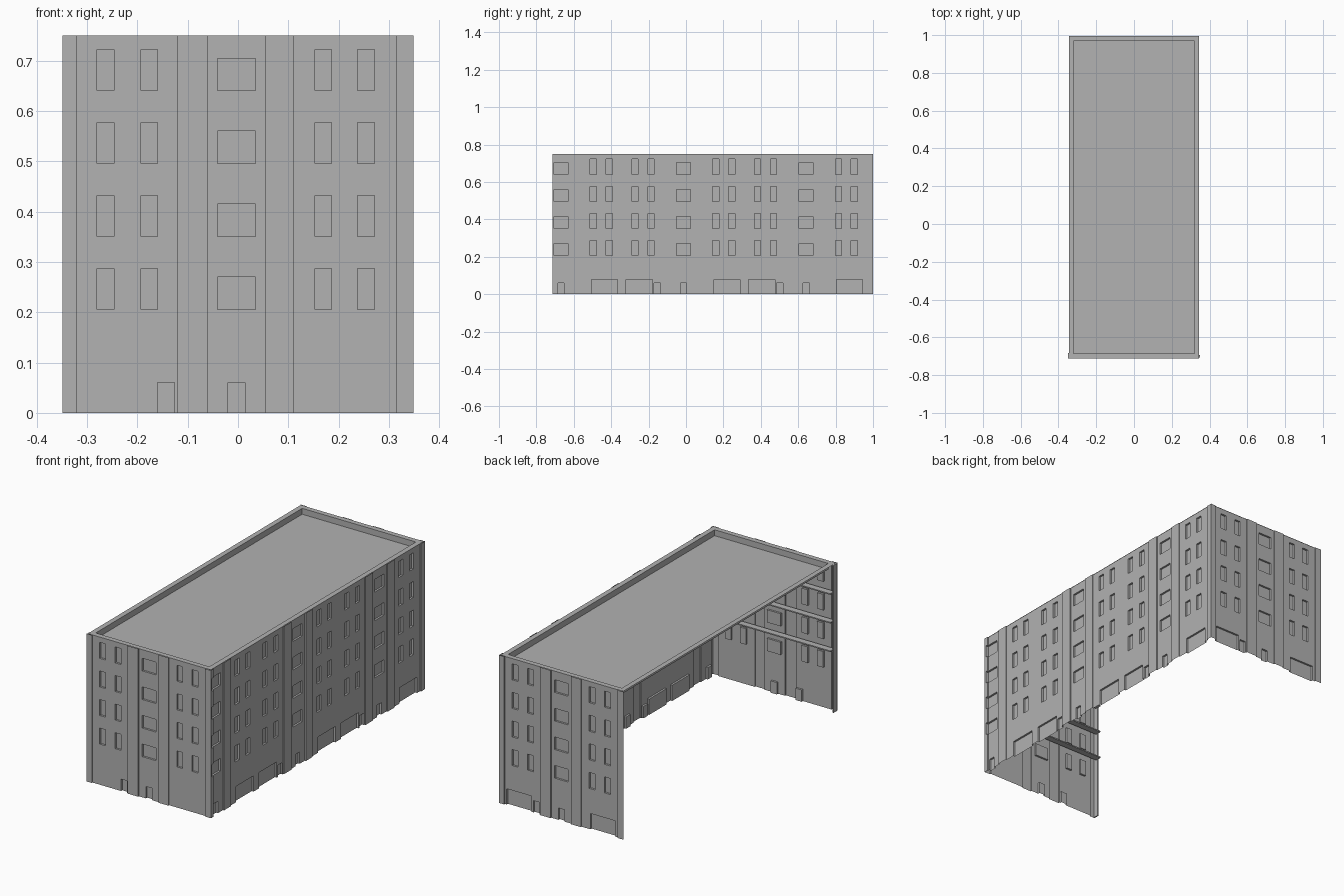
import bpy
import bmesh
from mathutils import Vector

old = bpy.data.objects.get("Cube")
if old:
    bpy.data.objects.remove(old, do_unlink=True)

grey = bpy.data.materials.new("plain_grey")
grey.use_nodes = True
colour = (0.445, 0.445, 0.445, 1)
grey.diffuse_color = colour
grey.node_tree.nodes["Principled BSDF"].inputs["Base Color"].default_value = colour

HEIGHT, ROOF = 0.75, 0.72
X, FRONT, BACK = 0.343, -0.709, 0.994   # wall planes
RELIEF, RECESS = 0.006, -0.01
PERIOD, STOREY = 0.655, 0.145


def finish(bm, name):
    mesh = bpy.data.meshes.new(name)
    bm.to_mesh(mesh)
    bm.free()
    mesh.materials.append(grey)
    obj = bpy.data.objects.new(name, mesh)
    bpy.context.collection.objects.link(obj)
    return obj


def bay(c, shops):
    """Relief rectangles (u0, u1, z0, z1, depth) of one bay centred on c."""
    rects = [(c - 0.12, c - 0.06, 0, HEIGHT, RELIEF),
             (c + 0.055, c + 0.11, 0, HEIGHT, RELIEF)]
    for i in range(4):
        z = 0.206 + i * STOREY
        rects.append((c - 0.041, c + 0.035, z, z + 0.064, RECESS))
        for u in (-0.28, -0.193, 0.153, 0.238):
            rects.append((c + u, c + u + 0.033, z, z + 0.081, RECESS))
    for u in (-0.16, -0.02):
        rects.append((c + u, c + u + 0.034, 0, 0.06, RECESS))
    if shops:
        for u in (-0.31, 0.16):
            rects.append((c + u, c + u + 0.14, 0, 0.08, RECESS))
    return rects


def facade(name, origin, along, normal, start, end, rects):
    """Wall sheet with stepped relief, from rectangles on a shared grid."""
    rects = [(max(a, start), min(b, end), c, d, e)
             for a, b, c, d, e in rects if b > start and a < end]
    us = sorted({round(v, 4) for r in rects for v in r[:2]} | {start, end})
    zs = sorted({round(v, 4) for r in rects for v in r[2:4]} | {0, HEIGHT})
    origin, along, normal = Vector(origin), Vector(along), Vector(normal)
    bm = bmesh.new()

    def depth(i, j):
        u, z = (us[i] + us[i + 1]) / 2, (zs[j] + zs[j + 1]) / 2
        d = 0
        for a, b, c, e, amount in rects:
            if a < u < b and c < z < e:
                d = amount
        return d

    def quad(*corners):
        bm.faces.new([bm.verts.new(origin + along * u + normal * d + Vector((0, 0, z)))
                      for u, z, d in corners])

    for i in range(len(us) - 1):
        for j in range(len(zs) - 1):
            a, b, c, e = us[i], us[i + 1], zs[j], zs[j + 1]
            d = depth(i, j)
            quad((a, c, d), (b, c, d), (b, e, d), (a, e, d))
            if i + 2 < len(us) and depth(i + 1, j) != d:
                n = depth(i + 1, j)
                quad((b, c, d), (b, c, n), (b, e, n), (b, e, d))
            if j + 2 < len(zs) and depth(i, j + 1) != d:
                n = depth(i, j + 1)
                quad((a, e, d), (b, e, d), (b, e, n), (a, e, n))
    bmesh.ops.remove_doubles(bm, verts=bm.verts, dist=0.0001)
    bmesh.ops.dissolve_limit(bm, angle_limit=0.01, verts=bm.verts, edges=bm.edges)
    return finish(bm, name)


# Three walls; the -x side stays open
LEFT = 0.349
corners = [(-LEFT, -0.32, 0, HEIGHT, RELIEF), (0.315, LEFT, 0, HEIGHT, RELIEF)]
facade("front_wall", (0, FRONT, 0), (1, 0, 0), (0, -1, 0), -LEFT, LEFT,
       corners + bay(0, False))
facade("back_wall", (0, BACK, 0), (-1, 0, 0), (0, 1, 0), -LEFT, LEFT,
       corners + bay(0, True))
long_rects = [(FRONT - RELIEF, FRONT + 0.015, 0, HEIGHT, RELIEF),
              (BACK - 0.025, BACK + RELIEF, 0, HEIGHT, RELIEF)]
for k in (-1, 0, 1):
    long_rects += bay(-0.01 + k * PERIOD, True)
facade("long_wall", (X, 0, 0), (0, 1, 0), (1, 0, 0),
       FRONT - RELIEF, BACK + RELIEF, long_rects)

# Roof sunk behind a parapet rim
bm = bmesh.new()


def ring(inset, z):
    x, y0, y1 = LEFT - inset, FRONT - RELIEF + inset, BACK + RELIEF - inset
    return [bm.verts.new(p) for p in
            ((-x, y0, z), (x, y0, z), (x, y1, z), (-x, y1, z))]


rings = [ring(0.004, HEIGHT), ring(0.03, HEIGHT), ring(0.03, ROOF)]
for outer, inner in zip(rings, rings[1:]):
    for i in range(4):
        j = (i + 1) % 4
        bm.faces.new((outer[i], outer[j], inner[j], inner[i]))
bm.faces.new(rings[-1])
finish(bm, "roof_and_parapet")


def box(name, low, high):
    bm = bmesh.new()
    bmesh.ops.create_cube(bm, size=1)
    low, high = Vector(low), Vector(high)
    for v in bm.verts:
        v.co = (low + high) / 2 + v.co * (high - low)
    finish(bm, name)


# Floor ledges and end return inside the front wall
for i in range(3):
    z = 0.315 + i * STOREY
    box("floor_ledge_%d" % (i + 1), (-0.345, FRONT + 0.012, z),
        (X - 0.015, FRONT + 0.045, z + 0.006))
box("front_wall_return", (-LEFT, FRONT - 0.004, 0), (-0.343, FRONT + 0.025, HEIGHT - 0.002))
